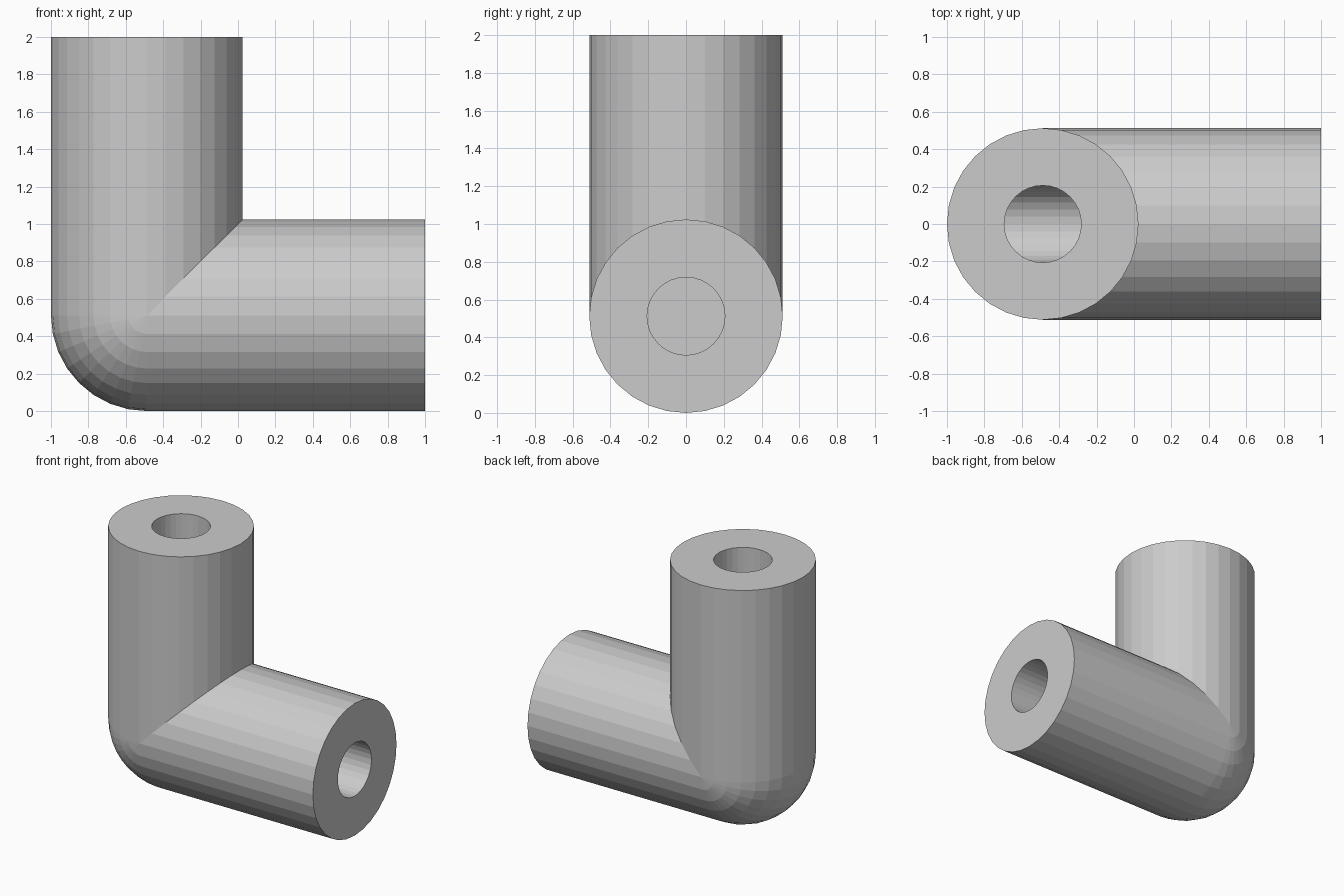
import bpy, bmesh, math

if "Cube" in bpy.data.objects:
    bpy.data.objects.remove(bpy.data.objects["Cube"])

R, BORE, N = 0.512, 0.206, 32
CX, CZ = -1 + R, R          # axis of the upright arm / height of the level arm

# Elbow body: rings swept from top end, around the corner, to the right end.
# Inner half meets in a mitre, outer half rolls round as a ball corner.
stations = ["top"] + [i * math.pi / 16 for i in range(9)] + ["right"]
bm = bmesh.new()
rings = []
for s in stations:
    ring = []
    for k in range(N):
        t = 2 * math.pi * k / N
        y, v = R * math.sin(t), R * math.cos(t)
        if s == "top":
            p = (CX + v, y, 2)
        elif s == "right":
            p = (1, y, CZ + v)
        elif v > 0:
            p = (CX + v, y, CZ + v)
        else:
            p = (CX + v * math.cos(s), y, CZ + v * math.sin(s))
        ring.append(bm.verts.new(p))
    rings.append(ring)
for a, b in zip(rings, rings[1:]):
    for k in range(N):
        j = (k + 1) % N
        bm.faces.new((a[k], a[j], b[j], b[k]))
bm.faces.new(rings[0])
bm.faces.new(rings[-1])
bmesh.ops.remove_doubles(bm, verts=bm.verts, dist=1e-5)
bmesh.ops.recalc_face_normals(bm, faces=bm.faces)
mesh = bpy.data.meshes.new("elbow_pipe")
bm.to_mesh(mesh)
bm.free()
elbow = bpy.data.objects.new("elbow_pipe", mesh)
bpy.context.collection.objects.link(elbow)


def drill(name, start, end, axis):
    """Cut a round bore along x or z between two coordinates."""
    mid = (start + end) / 2
    loc = (mid, 0, CZ) if axis == "x" else (CX, 0, mid)
    rot = (0, math.pi / 2, 0) if axis == "x" else (0, 0, 0)
    bpy.ops.mesh.primitive_cylinder_add(vertices=N, radius=BORE, depth=end - start,
                                        location=loc, rotation=rot)
    cutter = bpy.context.object
    cutter.name = name
    cutter.hide_render = True
    cutter.display_type = 'WIRE'
    mod = elbow.modifiers.new(name, 'BOOLEAN')
    mod.operation = 'DIFFERENCE'
    mod.solver = 'EXACT'
    mod.object = cutter


# Bores: the level one ends in a flat wall, the upright one drops into it
drill("level_bore_cutter", CX - BORE - 0.006, 1.1, "x")
drill("upright_bore_cutter", CZ, 2.1, "z")
